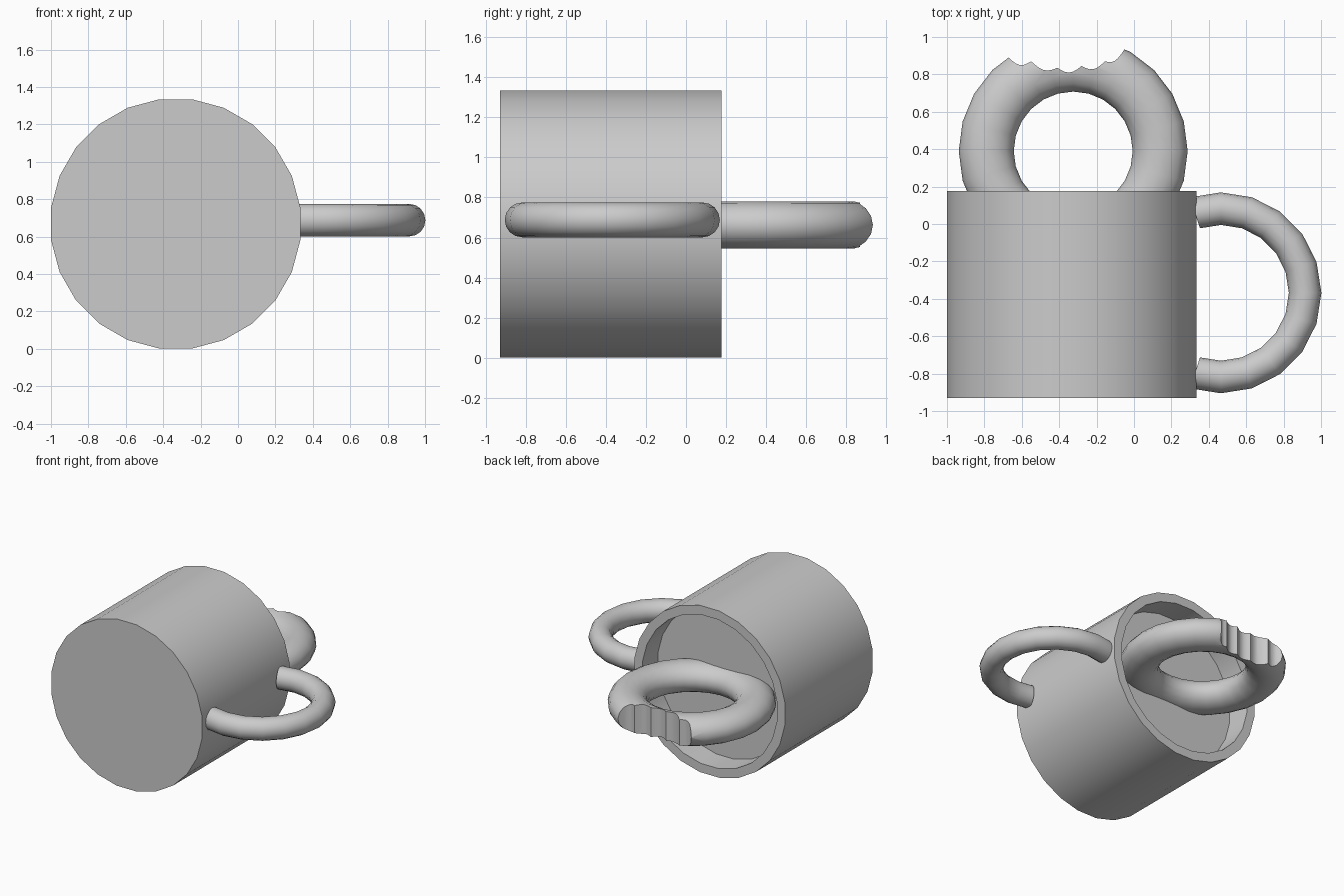
import bpy, bmesh, math
from mathutils import Vector

cube = bpy.data.objects.get("Cube")
if cube:
    bpy.data.objects.remove(cube, do_unlink=True)

grey = bpy.data.materials.new("plain grey")
grey.use_nodes = True
colour = (0.6, 0.6, 0.6, 1)
grey.diffuse_color = colour
grey.node_tree.nodes["Principled BSDF"].inputs["Base Color"].default_value = colour


def make_object(name, bm):
    bmesh.ops.recalc_face_normals(bm, faces=bm.faces)
    mesh = bpy.data.meshes.new(name)
    bm.to_mesh(mesh)
    bm.free()
    mesh.materials.append(grey)
    obj = bpy.data.objects.new(name, mesh)
    bpy.context.collection.objects.link(obj)
    return obj


def smooth(obj):
    bpy.ops.object.select_all(action='DESELECT')
    obj.select_set(True)
    bpy.context.view_layer.objects.active = obj
    bpy.ops.object.shade_smooth_by_angle(angle=math.radians(35))


def skin(name, rings, closed=False):
    """Join rings of points with quads; close the loop or cap both ends."""
    bm = bmesh.new()
    loops = [[bm.verts.new(p) for p in ring] for ring in rings]
    pairs = list(zip(loops, loops[1:]))
    if closed:
        pairs.append((loops[-1], loops[0]))
    for a, b in pairs:
        for i in range(len(a)):
            j = (i + 1) % len(a)
            bm.faces.new((a[i], a[j], b[j], b[i]))
    if not closed:
        bm.faces.new(loops[0])
        bm.faces.new(loops[-1])
    return make_object(name, bm)


# Mug lying on its side, open towards the back
MUG_X, MUG_Z, SIDES = -0.333, 0.668, 24


def mug_ring(radius, y):
    angles = [(i + 0.5) * math.tau / SIDES for i in range(SIDES)]
    return [(MUG_X + radius * math.cos(a), y, MUG_Z + radius * math.sin(a)) for a in angles]


mug_profile = [(0.672, -0.93), (0.672, 0.177), (0.6, 0.177), (0.6, -0.85)]
smooth(skin("mug_body", [mug_ring(r, y) for r, y in mug_profile]))

# Drink surface inside the mug
bm = bmesh.new()
bm.faces.new([bm.verts.new(p) for p in mug_ring(0.6, -0.02)])
drink = make_object("drink_surface", bm)
if drink.data.polygons[0].normal.y < 0:
    drink.data.flip_normals()


# Rings swept about a vertical axis, for the handle and the doughnut
def swept_ring(centre, angle, major, width, height, count):
    out = Vector((math.cos(angle), math.sin(angle), 0))
    points = []
    for i in range(count):
        t = i * math.tau / count
        p = centre + out * (major + width * math.cos(t))
        points.append(p + Vector((0, 0, height * math.sin(t))))
    return points


handle_centre = Vector((0.465, -0.368, 0.688))
handle_rings = [swept_ring(handle_centre, math.radians(a), 0.45, 0.087, 0.087, 16)
                for a in range(-108, 109, 18)]
smooth(skin("mug_handle", handle_rings))

doughnut_centre = Vector((-0.325, 0.39, 0.663))
doughnut_rings = [swept_ring(doughnut_centre, i * math.tau / 24, 0.465, 0.147, 0.118, 16)
                  for i in range(24)]
doughnut = skin("doughnut", doughnut_rings, closed=True)

# Bite with a row of tooth marks, cut from the doughnut
tooth_tips = [(-0.8, 0.95), (-0.67, 0.89), (-0.55, 0.87), (-0.41, 0.835),
              (-0.28, 0.845), (-0.155, 0.87), (-0.05, 0.935)]
outline = []
for (x0, y0), (x1, y1) in zip(tooth_tips[1:], tooth_tips[2:]):
    for k in range(6):
        t = k / 6
        dip = 0.03 * math.sin(math.pi * t)
        outline.append((x0 + (x1 - x0) * t, y0 + (y1 - y0) * t - dip))
outline += [tooth_tips[-1], (0.0, 1.2), (-0.8, 1.2), tooth_tips[0]]
cutter = skin("bite_cutter", [[(x, y, z) for x, y in outline] for z in (0.4, 0.9)])
cutter.hide_render = True
bite = doughnut.modifiers.new("bite", 'BOOLEAN')
bite.operation = 'DIFFERENCE'
bite.solver = 'EXACT'
bite.object = cutter

# Apply the bite and remove the cutter
bpy.context.view_layer.objects.active = doughnut
doughnut.select_set(True)
bpy.ops.object.modifier_apply(modifier=bite.name)
bpy.data.objects.remove(cutter, do_unlink=True)
smooth(doughnut)
